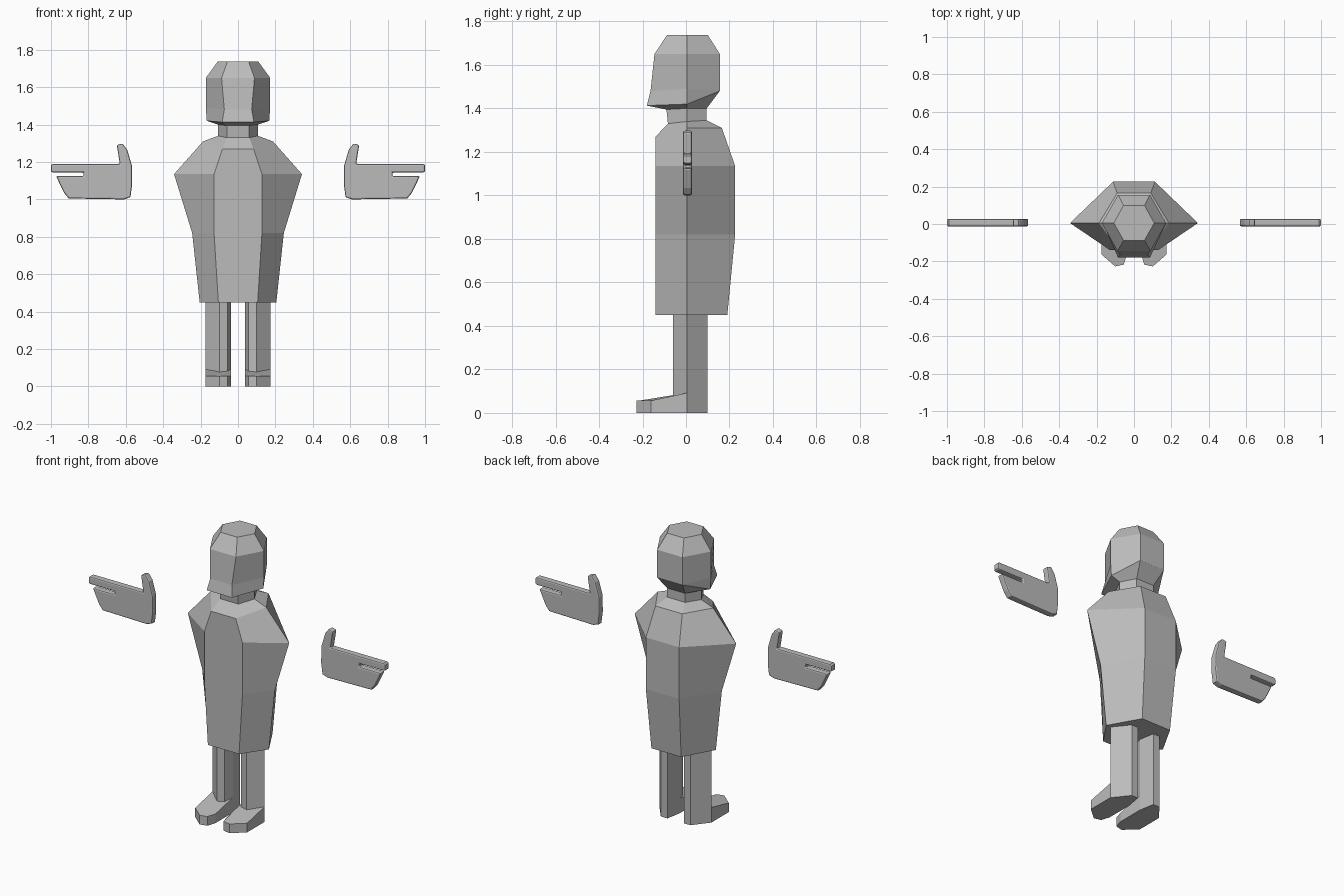
import bpy
import bmesh

if "Cube" in bpy.data.objects:
    bpy.data.objects.remove(bpy.data.objects["Cube"])

grey = bpy.data.materials.new("plain grey")
grey.diffuse_color = (0.5, 0.5, 0.5, 1)
grey.use_nodes = True
grey.node_tree.nodes["Principled BSDF"].inputs["Base Color"].default_value = grey.diffuse_color


def finish(bm, name):
    bmesh.ops.recalc_face_normals(bm, faces=bm.faces[:])
    mesh = bpy.data.meshes.new(name)
    bm.to_mesh(mesh)
    bm.free()
    mesh.materials.append(grey)
    obj = bpy.data.objects.new(name, mesh)
    bpy.context.collection.objects.link(obj)
    return obj


def loft(name, rings, caps=(True, True)):
    """Join rings of points, bottom to top."""
    bm = bmesh.new()
    loops = [[bm.verts.new(p) for p in ring] for ring in rings]
    n = len(rings[0])
    for low, high in zip(loops, loops[1:]):
        for i in range(n):
            j = (i + 1) % n
            bm.faces.new((low[i], low[j], high[j], high[i]))
    if caps[0]:
        bm.faces.new(loops[0][::-1])
    if caps[1]:
        bm.faces.new(loops[-1])
    return finish(bm, name)


def hexagon(sx, sz, fx, fy, fz, bx, by, bz):
    """Symmetric six-point ring: side, front and back corner positions."""
    y = 0.005
    return [(-fx, fy, fz), (fx, fy, fz), (sx, y, sz),
            (bx, by, bz), (-bx, by, bz), (-sx, y, sz)]


neck_low = hexagon(0.107, 1.34, 0.06, -0.083, 1.33, 0.06, 0.095, 1.345)
neck_top = hexagon(0.107, 1.40, 0.06, -0.09, 1.395, 0.06, 0.095, 1.40)

# Robe with wide shoulders
loft("robe", [
    hexagon(0.205, 0.45, 0.105, -0.14, 0.45, 0.10, 0.19, 0.45),
    hexagon(0.245, 0.82, 0.128, -0.14, 0.82, 0.112, 0.226, 0.82),
    hexagon(0.342, 1.135, 0.128, -0.14, 1.135, 0.112, 0.226, 1.135),
    hexagon(0.187, 1.31, 0.083, -0.14, 1.27, 0.09, 0.165, 1.31),
    neck_low], (True, False))

# Neck
loft("neck", [neck_low, neck_top], (False, False))

# Head with jutting jaw
loft("head", [
    neck_top,
    hexagon(0.167, 1.42, 0.085, -0.18, 1.413, 0.085, 0.155, 1.48),
    hexagon(0.172, 1.49, 0.073, -0.163, 1.48, 0.085, 0.156, 1.482),
    hexagon(0.172, 1.65, 0.088, -0.145, 1.65, 0.085, 0.156, 1.65),
    hexagon(0.108, 1.738, 0.056, -0.087, 1.738, 0.056, 0.10, 1.738)],
    (False, True))

# Legs and feet: the foot pushes the front of the leg forward
leg_plan = [(0.175, 0.005), (0.10, -0.06), (0.055, -0.05),
            (0.038, 0.005), (0.055, 0.10), (0.10, 0.10)]
toe = 0.167
for side, label in ((-1, "left"), (1, "right")):
    loft(label + "_leg", [[(side * x, y, z) for x, y in leg_plan]
                          for z in (0.0, 0.47)])
    front = leg_plan[:4]
    base = [(side * x, y, 0) for x, y in (front[0], front[3])]
    base += [(side * x, y - toe, 0) for x, y in front[::-1]]
    top = [(x, y, 0.092 if i < 2 else 0.056) for i, (x, y, _) in enumerate(base)]
    loft(label + "_foot", [base, top])

# Floating flat hands: thumb, pointing finger and finger block
hand_outline = [
    (0.618, 1.30), (0.648, 1.29), (0.632, 1.19), (0.99, 1.19), (1.0, 1.182),
    (1.0, 1.15), (0.99, 1.143), (0.825, 1.143), (0.825, 1.125),
    (0.973, 1.125), (0.93, 1.035), (0.905, 1.005), (0.61, 1.0),
    (0.575, 1.012), (0.566, 1.08), (0.567, 1.18), (0.592, 1.265)]
for side, label in ((-1, "left"), (1, "right")):
    hand = loft(label + "_hand", [[(side * x, y, z) for x, z in hand_outline]
                                  for y in (-0.013, 0.027)])
    bevel = hand.modifiers.new("soft edges", "BEVEL")
    bevel.width = 0.008
    bevel.segments = 2
    bevel.limit_method = "ANGLE"
    bevel.angle_limit = 1.2
